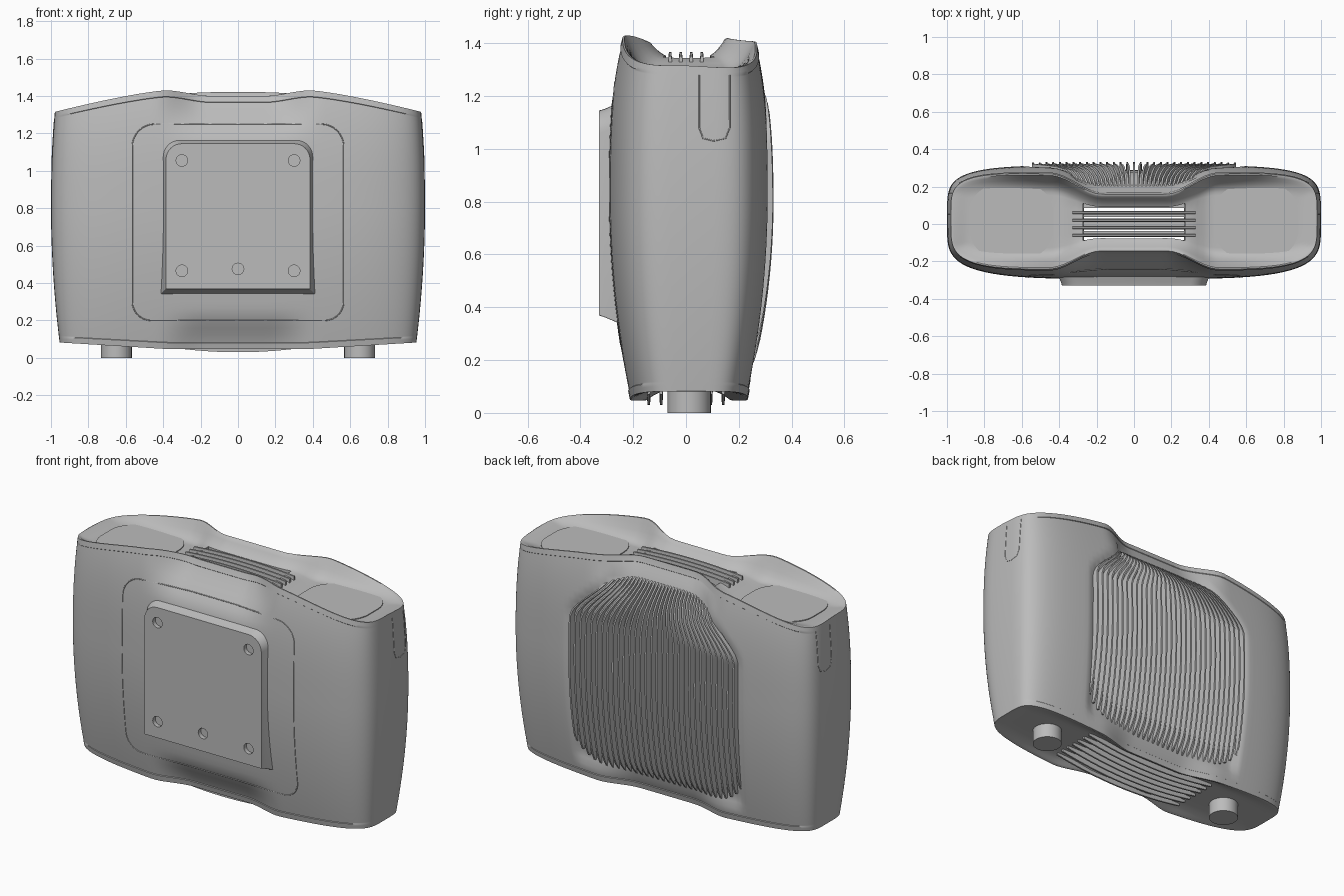
import bpy, bmesh
from math import sin, cos, pi

cube = bpy.data.objects.get("Cube")
if cube:
    bpy.data.objects.remove(cube)

grey = bpy.data.materials.new("plain_grey")
grey.use_nodes = True
grey.diffuse_color = (0.5, 0.5, 0.5, 1)
grey.node_tree.nodes["Principled BSDF"].inputs["Base Color"].default_value = (0.5, 0.5, 0.5, 1)

YC = 0.01   # depth centre of the shell


def smooth(lo, hi, v):
    t = min(max((v - lo) / (hi - lo), 0), 1)
    return t * t * (3 - 2 * t)


def shade(ob, angle):
    bpy.ops.object.select_all(action='DESELECT')
    ob.select_set(True)
    bpy.context.view_layer.objects.active = ob
    bpy.ops.object.shade_smooth_by_angle(angle=angle * pi / 180)


def finish(bm, name, angle=35):
    bmesh.ops.recalc_face_normals(bm, faces=bm.faces)
    mesh = bpy.data.meshes.new(name)
    bm.to_mesh(mesh)
    bm.free()
    ob = bpy.data.objects.new(name, mesh)
    bpy.context.collection.objects.link(ob)
    mesh.materials.append(grey)
    shade(ob, angle)
    return ob


def grid(bm, rows, skip=lambda i, j: False):
    vs = [[bm.verts.new(p) for p in row] for row in rows]
    for i in range(len(vs) - 1):
        for j in range(len(vs[i]) - 1):
            if not skip(i, j):
                bm.faces.new((vs[i][j], vs[i + 1][j], vs[i + 1][j + 1], vs[i][j + 1]))


def loft(bm, rings):
    """Closed rings joined into a capped solid."""
    vs = [[bm.verts.new(p) for p in ring] for ring in rings]
    n = len(vs[0])
    for a, b in zip(vs, vs[1:]):
        for k in range(n):
            bm.faces.new((a[k], a[(k + 1) % n], b[(k + 1) % n], b[k]))
    bm.faces.new(vs[0])
    bm.faces.new(vs[-1])


def round_rect(hx, hy, r_top, r_low, steps=8):
    pts = []
    for q, (sx, sy) in enumerate(((1, 1), (-1, 1), (-1, -1), (1, -1))):
        r = r_top if sy > 0 else r_low
        for k in range(steps + 1):
            t = (q + k / steps) * pi / 2
            pts.append((sx * (hx - r) + r * cos(t), sy * (hy - r) + r * sin(t)))
    return pts


# Shell shape: barrel section, pinched at the waist near top and bottom
def half_width(z):
    return 1 - 0.085 * (z - 0.82) ** 2


def depth(z):
    h = z - 0.82
    return 0.308 - (0.25 * h ** 3 if h > 0 else 0.14 * h ** 2)


def half_depth(s, z, side):
    n = 5 if side > 0 else 4
    waist = 1 - smooth(0.18, 0.46, abs(s))
    pinch = 0.105 * smooth(1.15, 1.41, z) + 0.055 * (1 - smooth(0.06, 0.26, z))
    return depth(z) * max(1 - abs(s) ** n, 0) ** (1 / n) - waist * pinch


def rim_top(s, side):
    s = abs(s)
    waist = 1 - smooth(0.15, 0.4, s)
    z = 1.43 - 0.115 * max((s - 0.4) / 0.6, 0) ** 1.3
    return z - 0.03 * waist if side < 0 else z - 0.022 * (1 - s ** 4) ** 0.25 + 0.012 * waist


def rim_low(s):
    return 0.047 + 0.035 * max((abs(s) - 0.4) / 0.6, 0)


def converge(z):
    return 1 - 0.42 * smooth(1.02, 1.32, z)


def shell_point(s, side, f):
    lo, hi = rim_low(s), rim_top(s, side)
    z = lo + f * (hi - lo)
    y = half_depth(s, z, side)
    if side > 0:   # shallow bed behind the cooling fins
        x = abs(s) / converge(z)
        y -= 0.025 * (1 - smooth(0.53, 0.58, x)) * smooth(0.12, 0.19, z) * (1 - smooth(1.28, 1.33, z))
    if 0.025 < f < 0.975:
        y -= 0.004 * (1 - s ** 8)
    return (s * half_width(z), YC + side * y, z)


COLS = 88
S = [sin(pi * (i / COLS - 0.5)) for i in range(COLS + 1)]
S[0], S[-1] = -1.0, 1.0
F = [0, 0.015, 0.024, 0.026] + [0.03 + 0.94 * k / 36 for k in range(37)] + [0.974, 0.976, 0.985, 1]
V = [1, 0.97, 0.92, 0.85, 0.78, 0.7, 0.62, 0.55, 0.3]
V = [-v for v in V] + [0] + V[::-1]


def end_point(s, v, top):
    """Dished end surface between the front and back rims."""
    f = 1 if top else 0
    a, b = shell_point(s, -1, f), shell_point(s, 1, f)
    t = (v + 1) / 2
    x, y, rim = [p + (q - p) * t for p, q in zip(a, b)]
    edge = min((b[1] - a[1]) / 2 * (1 - abs(v)), half_width(rim) * (1 - abs(s)))
    wall = max(1 - max(edge - 0.01, 0) / 0.09, 0) ** 2
    floor = 1.345 - 0.045 * smooth(0.28, 0.43, abs(s)) if top else 0.085
    return (x, y, floor + (rim - floor) * wall)


bm = bmesh.new()
for side in (-1, 1):
    grid(bm, [[shell_point(s, side, f) for f in F] for s in S])
for top in (True, False):
    grid(bm, [[end_point(s, v, top) for v in V] for s in S],
         lambda i, j: abs(S[i] + S[i + 1]) < 0.54 and abs(V[j] + V[j + 1]) < 1.1)
bmesh.ops.remove_doubles(bm, verts=bm.verts, dist=0.0001)
bmesh.ops.bridge_loops(bm, edges=[e for e in bm.edges if e.is_boundary])
finish(bm, "shell")

# Cooling fins on the back, leaning together toward the top
bm = bmesh.new()
FINS, STEPS = 31, 26
for n in range(FINS):
    u = 2 * n / (FINS - 1) - 1
    low, high = 0.14 + 0.12 * u ** 6, 1.32 - 0.06 * u ** 4
    rings = []
    for k in range(STEPS + 1):
        t = k / STEPS
        z = low + (high - low) * t
        x = 0.54 * u * converge(z)
        y = YC + half_depth(x / half_width(z), z, 1)
        out = y - 0.014 + 0.028 * max(sin(pi * t), 0) ** 0.4
        rings.append([(x - 0.007, y - 0.04, z), (x + 0.007, y - 0.04, z),
                      (x + 0.005, out, z), (x - 0.005, out, z)])
    loft(bm, rings)
finish(bm, "cooling_fins", 50)


# Louvre bars across the top and bottom openings
def louvres(name, count, spacing, half, inner, outer, bow):
    bm = bmesh.new()
    for n in range(count):
        y = (n - (count - 1) / 2) * spacing
        rings = []
        for k in range(17):
            x = half * (k / 8 - 1)
            z = outer + bow * (x / half) ** 2
            rings.append([(x, y - 0.009, inner), (x, y + 0.009, inner),
                          (x, y + 0.005, z), (x, y - 0.005, z)])
        loft(bm, rings)
    finish(bm, name)


louvres("top_louvres", 4, 0.04, 0.33, 1.31, 1.367, -0.015)
louvres("bottom_louvres", 7, 0.047, 0.45, 0.11, 0.03, 0.04)

# Mounting plate with flared sides and screw holes
bm = bmesh.new()
outline = round_rect(0.385, 0.388, 0.085, 0.003)
loft(bm, [[(x * g, y, 0.757 + z * g) for x, z in outline]
          for y, g in ((-0.33, 1), (-0.31, 1.015), (-0.25, 1.08))])
plate = finish(bm, "mounting_plate")

bm = bmesh.new()
for x, z in ((-0.3, 1.055), (0.3, 1.055), (-0.3, 0.465), (0, 0.475), (0.3, 0.465)):
    ring = [(x + 0.031 * cos(k * pi / 12), z + 0.031 * sin(k * pi / 12)) for k in range(24)]
    loft(bm, [[(px, y, pz) for px, pz in ring] for y in (-0.36, -0.305)])
cutter = finish(bm, "screw_hole_cutter")
cutter.hide_render = True
cut = plate.modifiers.new("screw_holes", 'BOOLEAN')
cut.object = cutter
cut.operation = 'DIFFERENCE'
cut.solver = 'EXACT'
bpy.context.view_layer.objects.active = plate
bpy.ops.object.modifier_apply(modifier=cut.name)
bpy.data.objects.remove(cutter)
shade(plate, 25)

# Flat pads in the top dishes and feet underneath
for name, sign in (("left", 1), ("right", -1)):
    bm = bmesh.new()
    loft(bm, [[(sign * 0.655 + x, 0.015 + y, z) for x, y in round_rect(0.225, 0.195, 0.15, 0.15)]
              for z in (1.297, 1.305)])
    finish(bm, name + "_top_pad")
    bm = bmesh.new()
    loft(bm, [[(sign * 0.65 + 0.082 * cos(k * pi / 16), 0.012 + 0.082 * sin(k * pi / 16), z)
               for k in range(32)] for z in (0, 0.12)])
    finish(bm, name + "_foot")


# Fine seams lying on the shell
def seam(name, pts, closed):
    cu = bpy.data.curves.new(name, 'CURVE')
    cu.dimensions = '3D'
    cu.bevel_depth = 0.003
    cu.bevel_resolution = 1
    sp = cu.splines.new('POLY')
    sp.points.add(len(pts) - 1)
    for p, co in zip(sp.points, pts):
        p.co = (*co, 1)
    sp.use_cyclic_u = closed
    cu.materials.append(grey)
    bpy.context.collection.objects.link(bpy.data.objects.new(name, cu))


panel = []
corners = round_rect(0.565, 0.525, 0.12, 0.1)
for (x0, z0), (x1, z1) in zip(corners, corners[1:] + corners[:1]):
    for k in range(6):
        x, z = x0 + (x1 - x0) * k / 6, 0.725 + z0 + (z1 - z0) * k / 6
        panel.append((x, YC - half_depth(x / half_width(z), z, -1) + 0.004, z))
seam("front_panel_seam", panel, True)

tab = [(0.05, 1.28 - 0.04 * k) for k in range(6)] + [(0.065, 1.04), (0.105, 1.03), (0.15, 1.04)]
tab += [(0.165, 1.08 + 0.04 * k) for k in range(6)]
for name, sign in (("left", 1), ("right", -1)):
    seam(name + "_side_tab_seam",
         [(sign * half_width(z) * (1 - ((y - YC) / depth(z)) ** 5) ** 0.2 - sign * 0.001, y, z)
          for y, z in tab], False)
